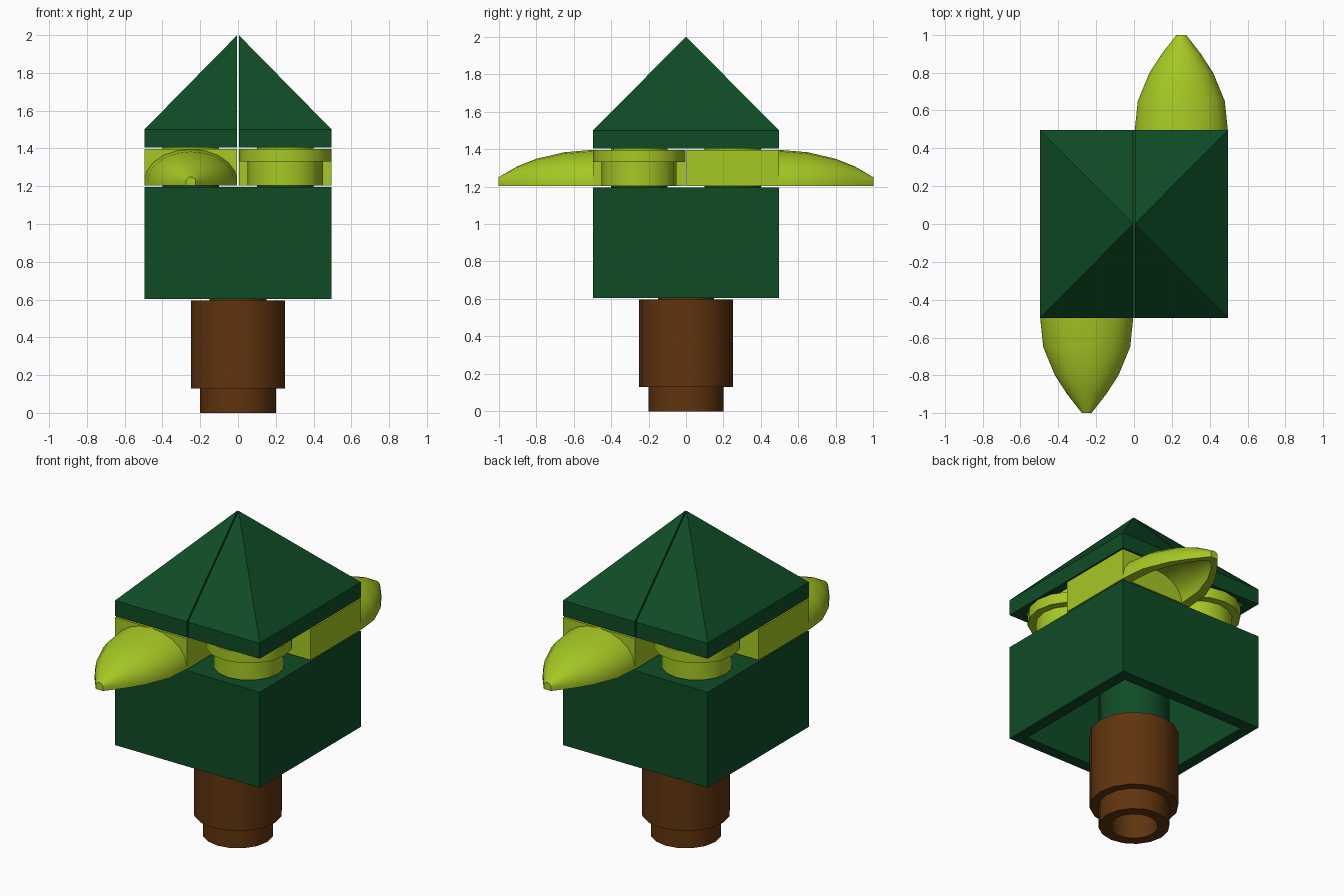
import bpy, bmesh, math
from mathutils import Matrix, Vector

cube = bpy.data.objects.get("Cube")
if cube:
    bpy.data.objects.remove(cube, do_unlink=True)


def material(name, srgb):
    lin = [((c / 255 + 0.055) / 1.055) ** 2.4 if c > 10 else c / 255 / 12.92 for c in srgb]
    mat = bpy.data.materials.new(name)
    mat.use_nodes = True
    mat.diffuse_color = (*lin, 1)
    mat.node_tree.nodes["Principled BSDF"].inputs["Base Color"].default_value = (*lin, 1)
    return mat


GREEN = material("dark green", (15, 76, 37))
LIME = material("lime", (165, 200, 36))
BROWN = material("brown", (96, 52, 14))
GAP = 0.004           # clearance between neighbouring parts
STUD_R, STUD_H = 0.15, 0.1


def finish(bm, name, mat, smooth=True):
    bmesh.ops.recalc_face_normals(bm, faces=bm.faces[:])
    mesh = bpy.data.meshes.new(name)
    bm.to_mesh(mesh)
    bm.free()
    mesh.materials.append(mat)
    obj = bpy.data.objects.new(name, mesh)
    bpy.context.collection.objects.link(obj)
    if smooth:
        bpy.ops.object.select_all(action='DESELECT')
        obj.select_set(True)
        bpy.context.view_layer.objects.active = obj
        bpy.ops.object.shade_smooth_by_angle(angle=math.radians(35))
    return obj


def turned_copy(obj, name):
    """Second copy, half a turn about the vertical axis."""
    other = obj.copy()
    other.name = name
    other.matrix_world = Matrix.Rotation(math.pi, 4, 'Z') @ obj.matrix_world
    bpy.context.collection.objects.link(other)


def lathe(name, profile, mat, x=0, y=0, sides=16, closed=False):
    """Revolve (radius, height) points about a vertical axis."""
    bm = bmesh.new()
    pts = [bm.verts.new((r, 0, z)) for r, z in profile]
    pairs = list(zip(pts, pts[1:])) + ([(pts[-1], pts[0])] if closed else [])
    edges = [bm.edges.new(p) for p in pairs]
    bmesh.ops.spin(bm, geom=pts + edges, cent=(0, 0, 0), axis=(0, 0, 1),
                   angle=math.tau, steps=sides, use_merge=True)
    bmesh.ops.remove_doubles(bm, verts=bm.verts[:], dist=1e-4)
    bmesh.ops.translate(bm, verts=bm.verts[:], vec=(x, y, 0))
    return finish(bm, name, mat)


def hollow(bm, wall, depth):
    """Sink a walled recess into the underside."""
    bm.normal_update()
    base = [f for f in bm.faces if f.normal.z < -0.9]
    bmesh.ops.inset_region(bm, faces=base, thickness=wall)
    top = bmesh.ops.extrude_face_region(bm, geom=base)["geom"]
    bmesh.ops.delete(bm, geom=base, context='FACES')
    verts = [v for v in top if isinstance(v, bmesh.types.BMVert)]
    bmesh.ops.translate(bm, verts=verts, vec=(0, 0, depth))


def block(name, lo, hi, mat, wall, depth):
    lo, hi = Vector(lo), Vector(hi)
    bm = bmesh.new()
    bmesh.ops.create_cube(bm, size=1, matrix=Matrix.Translation((lo + hi) / 2)
                          @ Matrix.Diagonal((*(hi - lo), 1)))
    hollow(bm, wall, depth)
    return finish(bm, name, mat, smooth=False)


def stud(name, x, y, z, mat):
    return lathe(name, [(0, z - GAP), (STUD_R, z - GAP), (STUD_R, z + STUD_H), (0, z + STUD_H)],
                 mat, x, y)


# Trunk: stepped round column, open below, stud on top
lathe("trunk", [(0, 0.5), (0.135, 0.5), (0.135, 0), (0.2, 0), (0.2, 0.13), (0.25, 0.13),
                (0.25, 0.6 - GAP), (STUD_R, 0.6 - GAP), (STUD_R, 0.7), (0, 0.7)], BROWN)

# Lower foliage block with its inner tube and four studs
E = 0.5 - GAP
block("foliage_block", (-E, -E, 0.6 + GAP), (E, E, 1.2 - GAP), GREEN, 0.1, 0.5)
lathe("foliage_tube", [(0.2, 0.6 + GAP), (0.2, 1.12), (0.155, 1.12), (0.155, 0.6 + GAP)],
      GREEN, closed=True)
for sx in (-1, 1):
    for sy in (-1, 1):
        stud("foliage_stud", 0.25 * sx, 0.25 * sy, 1.2, GREEN)

# Round plates on two opposite corners
Z0, Z1 = 1.2 + GAP, 1.4 - GAP
plate = lathe("round_plate_front", [(0, 1.32), (0.16, 1.32), (0.16, Z0), (0.2, Z0), (0.2, 1.33),
                                    (0.25 - GAP, 1.33), (0.25 - GAP, Z1), (STUD_R, Z1),
                                    (STUD_R, 1.5), (0, 1.5)], LIME, 0.25, -0.25)
turned_copy(plate, "round_plate_back")

# Square plates on the other corners
square = block("leaf_plate_front", (-E, -E, Z0), (-GAP, -GAP, Z1), LIME, 0.08, 0.12)
turned_copy(square, "leaf_plate_back")
top = stud("leaf_plate_stud_front", -0.25, -0.25, 1.4, LIME)
turned_copy(top, "leaf_plate_stud_back")


# Leaves: arched, tapering shells reaching out of the square plates
def arch(w, h, rise, y, n=10):
    pts = [(-0.25 + w, y, Z0)]
    for i in range(n + 1):
        a = math.pi * i / n
        pts.append((-0.25 + w * math.cos(a), y, Z0 + rise + (h - rise) * math.sin(a)))
    return pts + [(-0.25 - w, y, Z0)]


stations = [(-E, 0.246, 1.396, 0.75), (-0.65, 0.23, 1.383, 0.75), (-0.8, 0.168, 1.348, 0.72),
            (-0.9, 0.103, 1.308, 0.6), (-1, 0.025, 1.25, 0)]
bm = bmesh.new()
outer, inner = [], []
for y, w, h, k in stations:
    height = h - Z0
    outer.append([bm.verts.new(p) for p in arch(w, height, 0.022, y)])
    inner.append([bm.verts.new(p) for p in
                  arch(max(w * k, 0.002), max(height * k, 0.002), 0.001, max(y, -0.96))])
for a, b, ia, ib in zip(outer, outer[1:], inner, inner[1:]):
    for i in range(len(a) - 1):
        bm.faces.new((a[i], a[i + 1], b[i + 1], b[i]))
        bm.faces.new((ia[i], ib[i], ib[i + 1], ia[i + 1]))
    for i in (0, -1):                       # flat rim underneath
        bm.faces.new((a[i], b[i], ib[i], ia[i]))
bm.faces.new(outer[-1])
bm.faces.new((outer[-1][0], outer[-1][-1], inner[-1][-1], inner[-1][0]))
leaf = finish(bm, "leaf_front", LIME)
turned_copy(leaf, "leaf_back")

# Roof: two half pyramids with a narrow seam between them
bm = bmesh.new()
for x in (GAP, E):
    for y in (-E, E):
        for z in (1.4 + GAP, 1.5):
            bm.verts.new((x, y, z))
bm.verts.new((GAP, 0, 2))
bmesh.ops.convex_hull(bm, input=bm.verts[:])
bmesh.ops.dissolve_limit(bm, angle_limit=0.01, verts=bm.verts[:], edges=bm.edges[:])
bmesh.ops.recalc_face_normals(bm, faces=bm.faces[:])
hollow(bm, 0.08, 0.11)
roof = finish(bm, "roof_left", GREEN, smooth=False)
turned_copy(roof, "roof_right")
